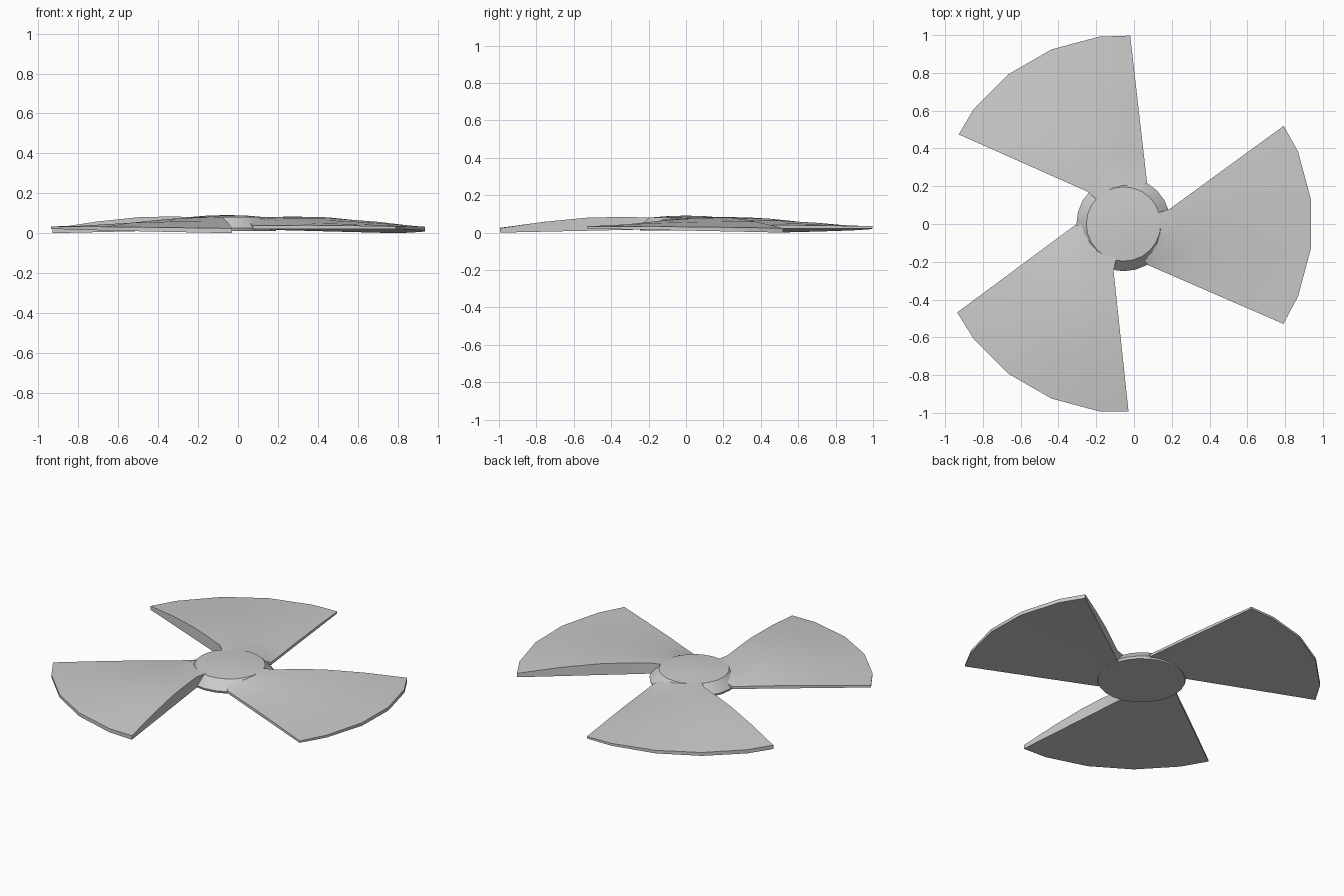
import bpy, math
from mathutils import Vector

if "Cube" in bpy.data.objects:
    bpy.data.objects.remove(bpy.data.objects["Cube"])

CX = -0.055  # rotor axis


def polar(r, deg):
    a = math.radians(deg)
    return Vector((r * math.cos(a), r * math.sin(a)))


def make(name, verts, faces, rot=0):
    me = bpy.data.meshes.new(name)
    me.from_pydata(verts, [], faces)
    ob = bpy.data.objects.new(name, me)
    ob.location.x = CX
    ob.rotation_euler.z = rot
    bpy.context.collection.objects.link(ob)
    bpy.ops.object.select_all(action='DESELECT')
    bpy.context.view_layer.objects.active = ob
    ob.select_set(True)
    bpy.ops.object.mode_set(mode='EDIT')
    bpy.ops.mesh.select_all(action='SELECT')
    bpy.ops.mesh.normals_make_consistent(inside=False)
    bpy.ops.object.mode_set(mode='OBJECT')
    bpy.ops.object.shade_smooth_by_angle(angle=math.radians(30))
    return ob


# Hub: low lathe with a sloped rim
N = 24
profile = [(0.245, 0.012), (0.25, 0.026), (0.197, 0.08), (0.1, 0.088)]
verts = [(*polar(r, 360 * i / N), z) for r, z in profile for i in range(N)]
faces = []
for k in range(len(profile) - 1):
    for i in range(N):
        j = (i + 1) % N
        faces.append((k * N + i, k * N + j, (k + 1) * N + j, (k + 1) * N + i))
faces.append(tuple(reversed(range(N))))
verts.append((0, 0, 0.091))
top = (len(profile) - 1) * N
faces += [(top + i, top + (i + 1) % N, len(verts) - 1) for i in range(N)]
make("hub", verts, faces)

# Blade: tilted wedge, thin on the low edge and thick on the high edge
tip_angles = [-32, -22.5, -7.5, 7.5, 22.5, 31.5]
tip_radii = [0.998, 1, 1, 1, 1, 0.994]
C = len(tip_angles)
# (fraction from root to tip, top z at low edge, top z at high edge)
rows = [(-0.1, 0.078, 0.081), (0.0, 0.038, 0.082), (0.18, 0.038, 0.083),
        (0.37, 0.040, 0.080), (0.68, 0.038, 0.058), (1.0, 0.034, 0.024)]
R = len(rows)
top_v, bot_v = [], []
for f, lo, hi in rows:
    for c in range(C):
        t = (tip_angles[c] + 32) / 63.5
        ang = -59 + 77 * t
        root, tip = polar(0.255, ang), polar(tip_radii[c], tip_angles[c])
        p = polar(0.16, ang) if f < 0 else root.lerp(tip, f)
        bulge = 0.004 * math.sin(math.pi * t) * max(f, 0)
        top_v.append((*p, lo + (hi - lo) * math.sin(t * math.pi / 2) + bulge))
        g = max(f, 0)
        bot_v.append((*p, (0.022 - 0.006 * t) * (1 - g) + (0.022 - 0.022 * t) * g))
verts = top_v + bot_v
M = R * C
faces = []
for r in range(R - 1):
    for c in range(C - 1):
        a = r * C + c
        q = (a, a + C, a + C + 1, a + 1)
        faces.append(q)
        faces.append(tuple(M + v for v in reversed(q)))
ring = ([c for c in range(C)] + [r * C + C - 1 for r in range(1, R)]
        + [(R - 1) * C + c for c in range(C - 2, -1, -1)]
        + [r * C for r in range(R - 2, 0, -1)])
for a, b in zip(ring, ring[1:] + ring[:1]):
    faces.append((a, b, b + M, a + M))

for i in range(3):
    make(f"blade_{i + 1}", verts, faces, math.radians(120 * i))
